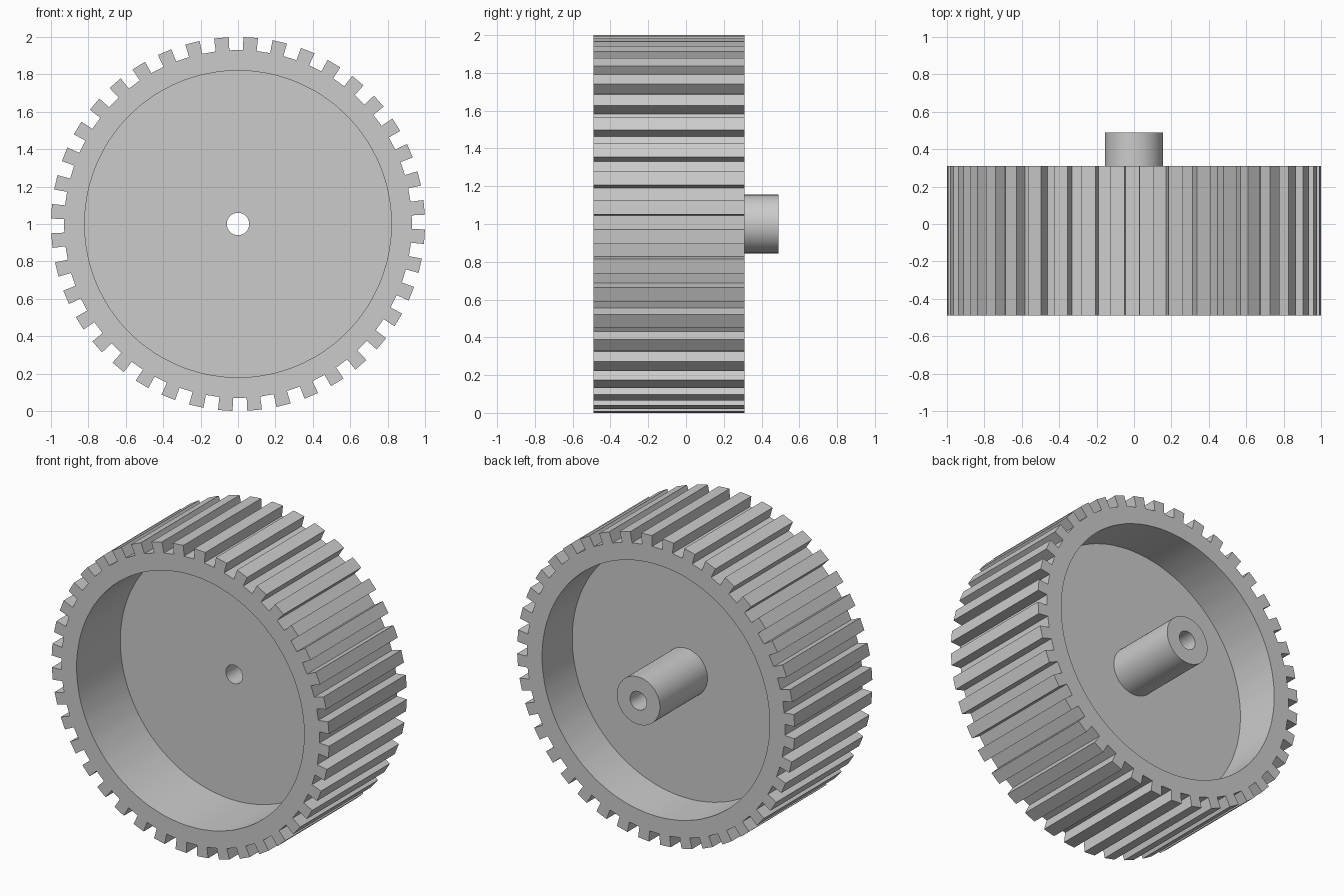
import bpy, bmesh
from math import sin, cos, radians

if "Cube" in bpy.data.objects:
    bpy.data.objects.remove(bpy.data.objects["Cube"], do_unlink=True)

TEETH = 40
PITCH = 360 / TEETH
TURN = 0.6                       # small rotation of the tooth pattern
FRONT, BACK = -0.49, 0.31        # rim faces
TIP, ROOT, BORE = 1.0, 0.93, 0.82

grey = bpy.data.materials.new("plain grey")
grey.use_nodes = True
grey.diffuse_color = (0.6, 0.6, 0.6, 1)
grey.node_tree.nodes["Principled BSDF"].inputs["Base Color"].default_value = (0.6, 0.6, 0.6, 1)


def ring(polar, y):
    """Points around the y axle from (radius, degrees) pairs."""
    return [(r * cos(radians(a)), y, 1 + r * sin(radians(a))) for r, a in polar]


def closed_sweep(name, rings):
    """Bridge equal rings in turn, and the last back to the first."""
    bm = bmesh.new()
    loops = [[bm.verts.new(p) for p in pts] for pts in rings]
    for i, a in enumerate(loops):
        b = loops[(i + 1) % len(loops)]
        for j in range(len(a)):
            k = (j + 1) % len(a)
            bm.faces.new((a[j], a[k], b[k], b[j]))
    bmesh.ops.recalc_face_normals(bm, faces=bm.faces)
    mesh = bpy.data.meshes.new(name)
    bm.to_mesh(mesh)
    bm.free()
    mesh.materials.append(grey)
    obj = bpy.data.objects.new(name, mesh)
    bpy.context.collection.objects.link(obj)
    bpy.ops.object.select_all(action='DESELECT')
    obj.select_set(True)
    bpy.context.view_layer.objects.active = obj
    bpy.ops.object.shade_smooth_by_angle(angle=radians(30))
    return obj


# Toothed rim: each pitch is a flat notch followed by a flat tooth
outer, inner = [], []
q = PITCH / 4
for t in range(TEETH):
    a = t * PITCH + TURN
    outer += [(ROOT, a - q), (ROOT, a + q), (TIP, a + q), (TIP, a + 3 * q)]
    inner += [(BORE, a - q), (BORE, a + q), (BORE, a + 1.67 * q), (BORE, a + 2.33 * q)]
closed_sweep("toothed_rim", [ring(outer, FRONT), ring(outer, BACK),
                             ring(inner, BACK), ring(inner, FRONT)])

# Web disc and hub with a through hole, lathed around the axle
profile = [(0.06, -0.04), (0.83, -0.04), (0.83, 0.0),
           (0.155, 0.0), (0.155, 0.49), (0.06, 0.49)]
SEGMENTS = 96
closed_sweep("web_and_hub", [
    ring([(r, s * 360 / SEGMENTS) for s in range(SEGMENTS)], y) for r, y in profile])
